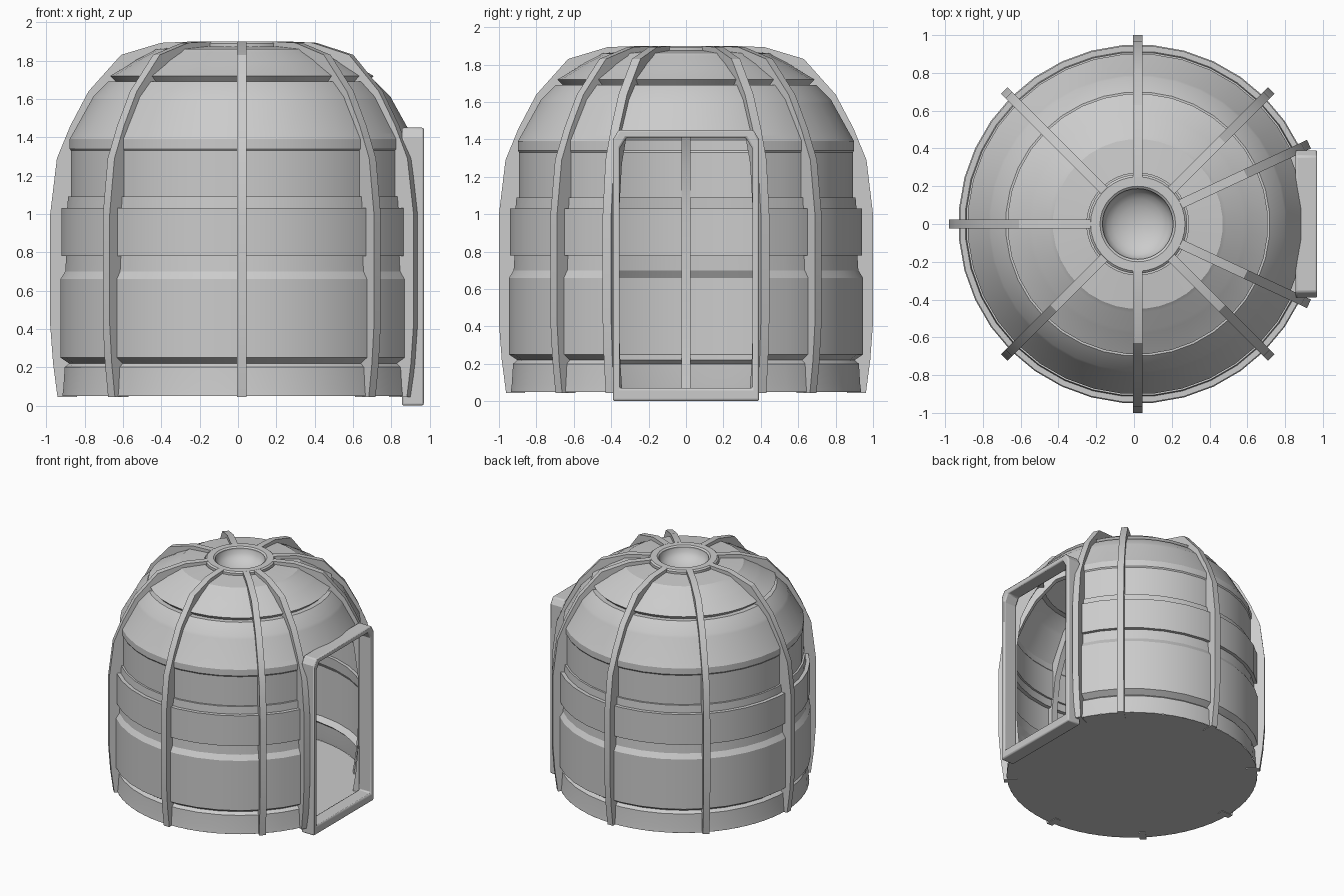
import bpy, bmesh, math
from mathutils import Vector

if "Cube" in bpy.data.objects:
    bpy.data.objects.remove(bpy.data.objects["Cube"])

CX = 0.02            # dome axis
DOOR_HALF = 25       # half angle of the doorway, degrees


def finish(bm, name, angle=28, bevel=0.0):
    bm.normal_update()
    mesh = bpy.data.meshes.new(name)
    bm.to_mesh(mesh)
    bm.free()
    ob = bpy.data.objects.new(name, mesh)
    bpy.context.collection.objects.link(ob)
    bpy.ops.object.select_all(action='DESELECT')
    ob.select_set(True)
    bpy.context.view_layer.objects.active = ob
    if bevel:
        mod = ob.modifiers.new("bevel", 'BEVEL')
        mod.width = bevel
        mod.segments = 2
        mod.limit_method = 'ANGLE'
        mod.angle_limit = math.radians(50)
    bpy.ops.object.shade_smooth_by_angle(angle=math.radians(angle))
    return ob


def revolve(name, profile, start, sweep, steps):
    """Sweep an (r, z) profile about the dome axis."""
    bm = bmesh.new()
    rows = []
    for i in range(steps + 1):
        a = math.radians(start + sweep * i / steps)
        rows.append([bm.verts.new((CX + r * math.cos(a), r * math.sin(a), z))
                     for r, z in profile])
    for a, b in zip(rows, rows[1:]):
        for j in range(len(profile) - 1):
            bm.faces.new((a[j], b[j], b[j + 1], a[j + 1]))
    bmesh.ops.remove_doubles(bm, verts=bm.verts, dist=1e-4)
    return finish(bm, name)


# Stepped wall, open at the doorway
wall = [(.94, .05), (.935, .09), (.928, .2), (.905, .22), (.95, .25),
        (.95, .66), (.925, .70), (.92, .78), (.945, .78), (.945, 1.03),
        (.915, 1.03), (.91, 1.09), (.895, 1.09), (.895, 1.33), (.902, 1.34),
        (.902, 1.39), (.885, 1.42)]
revolve("wall", wall, DOOR_HALF, 360 - 2 * DOOR_HALF, 31)

# Layered roof with the recessed skylight bowl
roof = [(.885, 1.42), (.79, 1.59), (.78, 1.61), (.70, 1.69), (.66, 1.69),
        (.69, 1.72), (.58, 1.785), (.56, 1.80), (.47, 1.845), (.45, 1.86),
        (.27, 1.875)]
revolve("roof", roof, DOOR_HALF, 360, 36)
ring = [(.26, 1.83), (.262, 1.89), (.25, 1.9), (.20, 1.9), (.187, 1.89), (.187, 1.83)]
revolve("skylight_ring", ring, 0, 360, 36)
bowl = [(.187 * math.cos(t), 1.88 - .11 * math.sin(t))
        for t in [math.pi / 2 * i / 6 for i in range(7)]]
revolve("skylight_bowl", bowl, 0, 360, 36)

# Floor disc
bm = bmesh.new()
bmesh.ops.create_circle(bm, cap_ends=True, segments=36, radius=.94)
bmesh.ops.translate(bm, verts=bm.verts, vec=(CX, 0, .05))
finish(bm, "floor")

# Curved ribs that run from the floor to the skylight
outer = [(.962, .045), (.985, .22), (1.0, .42), (1.0, 1.0), (.965, 1.29),
         (.895, 1.46), (.80, 1.64), (.63, 1.83), (.42, 1.893), (.25, 1.9)]
inner = [(.86, .045), (.885, .22), (.90, .42), (.90, 1.0), (.865, 1.27),
         (.80, 1.43), (.72, 1.58), (.57, 1.755), (.40, 1.82), (.25, 1.84)]


def rib(name, degrees, half=.025):
    a = math.radians(degrees)
    out = Vector((math.cos(a), math.sin(a), 0))
    side = Vector((-math.sin(a), math.cos(a), 0)) * half
    bm = bmesh.new()
    rings = []
    for (ro, zo), (ri, zi) in zip(outer, inner):
        o = Vector((CX, 0, zo)) + out * ro
        i = Vector((CX, 0, zi)) + out * ri
        rings.append([bm.verts.new(p) for p in (o - side, o + side, i + side, i - side)])
    for a_, b_ in zip(rings, rings[1:]):
        for k in range(4):
            bm.faces.new((a_[k], a_[(k + 1) % 4], b_[(k + 1) % 4], b_[k]))
    bm.faces.new(rings[0][::-1])
    bm.faces.new(rings[-1])
    finish(bm, name)


for n, deg in enumerate((25, 45, 90, 135, 180, 225, 270, 315, 335)):
    rib(f"rib_{n + 1}", deg)


# Door frame: a chamfered rectangular loop with depth along x
def door_loop(half, low, high, cut):
    return [(-half, low), (half, low), (half, high - cut), (half - cut * .6, high),
            (-half + cut * .6, high), (-half, high - cut)]


bm = bmesh.new()
loops = [[bm.verts.new((x, y, z)) for y, z in pts]
         for pts, x in ((door_loop(.39, 0, 1.45, .05), .855),
                        (door_loop(.39, 0, 1.45, .05), .97),
                        (door_loop(.355, .07, 1.41, .06), .97),
                        (door_loop(.355, .07, 1.41, .06), .855))]
for k in range(4):
    a, b = loops[k], loops[(k + 1) % 4]
    for i in range(6):
        j = (i + 1) % 6
        bm.faces.new((a[i], a[j], b[j], b[i]))
bmesh.ops.recalc_face_normals(bm, faces=bm.faces)
finish(bm, "door_frame", bevel=.01)
